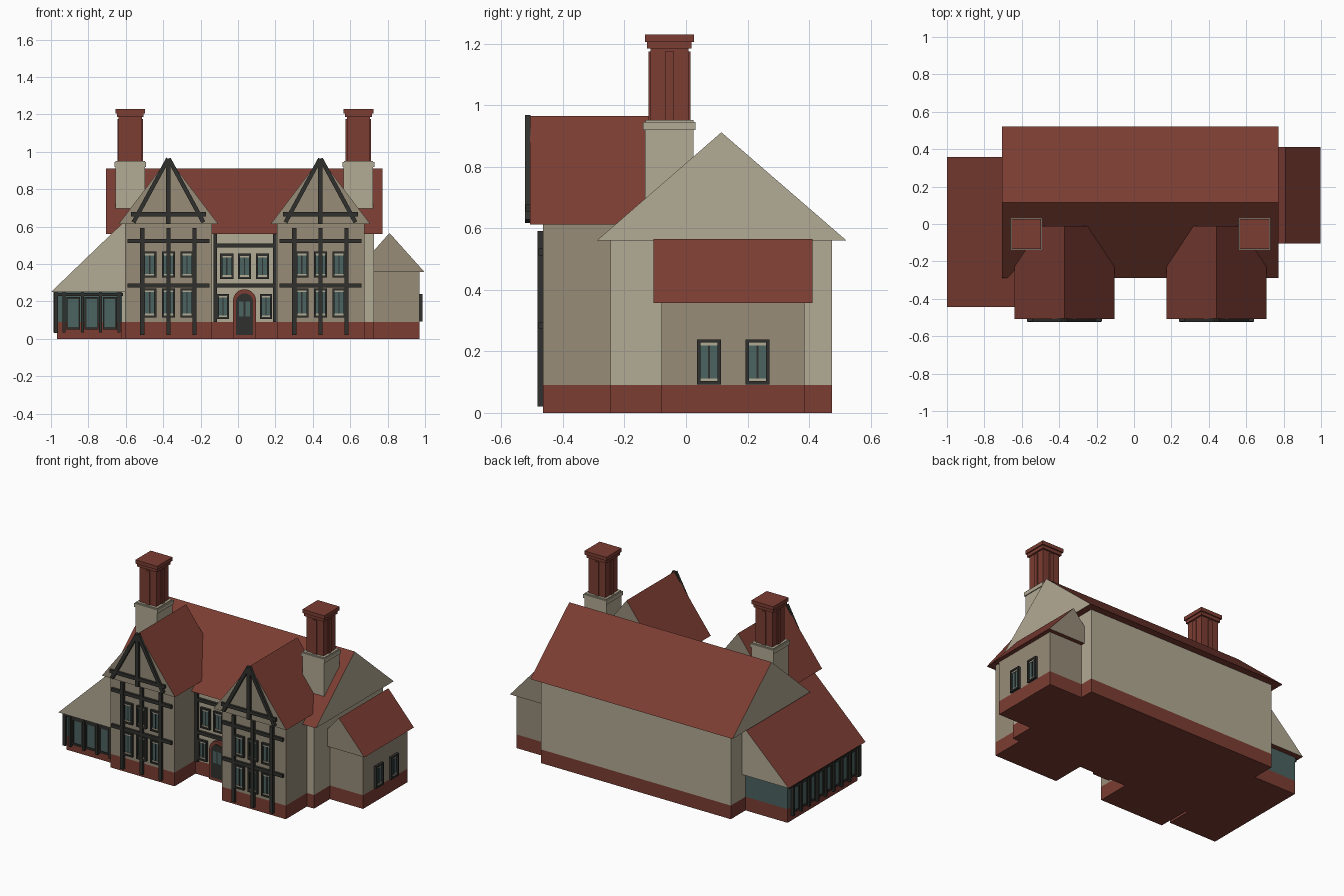
import bpy, bmesh, math
from mathutils import Matrix, Vector

if "Cube" in bpy.data.objects:
    bpy.data.objects.remove(bpy.data.objects["Cube"])

COLORS = {
    "brick": (0.20, 0.047, 0.033, 1), "cream": (0.45, 0.405, 0.30, 1),
    "taupe": (0.31, 0.265, 0.19, 1), "timber": (0.03, 0.03, 0.027, 1),
    "glass": (0.07, 0.125, 0.12, 1)}
MATS = {}
for key, col in COLORS.items():
    MATS[key] = bpy.data.materials.new(key)
    MATS[key].diffuse_color = col
KEYS = list(COLORS)


def finish(name, bm, loc=(0, 0, 0), rot=0):
    bmesh.ops.recalc_face_normals(bm, faces=bm.faces)
    me = bpy.data.meshes.new(name)
    bm.to_mesh(me)
    bm.free()
    for k in KEYS:
        me.materials.append(MATS[k])
    ob = bpy.data.objects.new(name, me)
    ob.location = loc
    ob.rotation_euler[2] = math.radians(rot)
    bpy.context.collection.objects.link(ob)
    return ob


def add_box(bm, x0, x1, y0, y1, z0, z1, mat, tilt=None):
    m = Matrix.Translation(((x0 + x1) / 2, (y0 + y1) / 2, (z0 + z1) / 2))
    if tilt:
        m = m @ Matrix.Rotation(tilt, 4, 'Y')
    m = m @ Matrix.Diagonal((x1 - x0, y1 - y0, z1 - z0, 1))
    vs = bmesh.ops.create_cube(bm, size=1, matrix=m)["verts"]
    for f in {f for v in vs for f in v.link_faces}:
        f.material_index = KEYS.index(mat)


def boxes(name, items, loc=(0, 0, 0), rot=0):
    bm = bmesh.new()
    for it in items:
        add_box(bm, *it)
    return finish(name, bm, loc, rot)


def prism(name, pts, axis, a0, a1, end_mat, side_mat):
    """Extrude a (u, z) profile along the x or y axis."""
    bm = bmesh.new()
    ends = [[bm.verts.new((a, u, z) if axis == "x" else (u, a, z)) for u, z in pts]
            for a in (a0, a1)]
    for e in ends:
        bm.faces.new(e).material_index = KEYS.index(end_mat)
    n = len(pts)
    for i in range(n):
        j = (i + 1) % n
        f = bm.faces.new((ends[0][i], ends[0][j], ends[1][j], ends[1][i]))
        f.material_index = KEYS.index(side_mat)
    return finish(name, bm)


def walls(name, x0, x1, y0, y1, top, mat):
    boxes(name, [(x0, x1, y0, y1, 0, 0.09, "brick"), (x0, x1, y0, y1, 0.09, top, mat)])


def window(name, loc, w, h, rot=0):
    """Window facing -y before rotation; loc is the bottom centre on the wall."""
    a, t = w / 2, 0.011
    boxes(name, [
        (-a, -a + t, -0.016, 0.004, 0, h, "timber"), (a - t, a, -0.016, 0.004, 0, h, "timber"),
        (-a, a, -0.016, 0.004, 0, t, "timber"), (-a, a, -0.016, 0.004, h - t, h, "timber"),
        (-a + t, a - t, -0.010, 0.004, t, t + 0.009, "cream"),
        (-a + t, a - t, -0.010, 0.004, h - t - 0.009, h - t, "cream"),
        (-a + t, a - t, -0.006, 0.004, t, h - t, "glass"),
        (-0.003, 0.003, -0.010, 0.004, t + 0.009, h - t - 0.009, "timber")], loc, rot)


# Main block and its long roof
walls("main_walls", -0.66, 0.727, -0.245, 0.475, 0.565, "cream")
prism("main_roof", [(-0.29, 0.56), (0.115, 0.912), (0.522, 0.56)], "x", -0.705, 0.772,
      "cream", "brick")

# Two half-timbered front wings
for side, cx in (("left", -0.372), ("right", 0.441)):
    walls(side + "_wing_walls", cx - 0.232, cx + 0.234, -0.465, 0.0, 0.617, "taupe")
    prism(side + "_wing_roof", [(cx - 0.267, 0.613), (cx, 0.965), (cx + 0.267, 0.613)],
          "y", -0.507, -0.01, "taupe", "brick")
    y0, y1 = -0.483, -0.463
    frame = [(cx + d - 0.011, cx + d + 0.011, y0, y1, 0.02, 0.592, "timber")
             for d in (-0.14, 0, 0.14)]
    frame += [(cx - 0.22, cx + 0.22, y0 + 0.003, y1, z - 0.011, z + 0.011, "timber")
              for z in (0.523, 0.285)]
    y0, y1 = -0.524, -0.505
    frame += [(cx - 0.012, cx + 0.012, y0, y1, 0.617, 0.955, "timber"),
              (cx - 0.2, cx + 0.2, y0 + 0.002, y1, 0.655, 0.677, "timber")]
    ang, ln = math.atan2(0.185, 0.34), math.hypot(0.185, 0.34)
    for s in (-1, 1):
        mx, mz = cx + s * 0.0945, 0.793
        frame.append((mx - 0.011, mx + 0.011, y0 + 0.001, y1, mz - ln / 2, mz + ln / 2,
                      "timber", -s * ang))
    boxes(side + "_wing_timbers", frame)
    for d in (-0.1, 0, 0.1):
        window(side + "_wing_upper_window", (cx + d, -0.465, 0.328), 0.07, 0.138)
        window(side + "_wing_lower_window", (cx + d, -0.465, 0.115), 0.07, 0.155)

# Recessed centre: timbers, windows and arched door
yw = -0.245
boxes("centre_timbers",
      [(x - 0.01, x + 0.01, yw - 0.02, yw + 0.004, 0.09, 0.56, "timber") for x in (-0.122, 0.197)]
      + [(-0.13, 0.205, yw - 0.017, yw + 0.004, z - 0.011, z + 0.011, "timber")
         for z in (0.50, 0.285)])
for x in (-0.06, 0.035, 0.13):
    window("centre_upper_window", (x, yw, 0.32), 0.07, 0.135)
for x in (-0.08, 0.15):
    window("centre_lower_window", (x, yw, 0.105), 0.065, 0.135)


def arch(cx, r, z0, spring):
    return [(cx - r, z0)] + [(cx - r * math.cos(math.pi * i / 10),
                              spring + r * math.sin(math.pi * i / 10)) for i in range(11)] + [(cx + r, z0)]


prism("door_surround", arch(0.035, 0.062, 0.0, 0.203), "y", -0.262, -0.24, "brick", "brick")
prism("door", arch(0.035, 0.046, 0.02, 0.197), "y", -0.267, -0.24, "timber", "timber")
boxes("door_glass", [(0.035 + s * 0.017 - 0.012, 0.035 + s * 0.017 + 0.012, -0.269, -0.26,
                      0.12, 0.2, "glass") for s in (-1, 1)])

# Glazed lean-to on the left
walls("sunroom_walls", -0.967, -0.62, -0.41, 0.322, 0.27, "glass")
prism("sunroom_roof", [(-1.0, 0.25), (-0.6, 0.635), (-0.6, 0.25)], "y", -0.445, 0.357,
      "cream", "brick")


def glazing(name, loc, start, pitch, count, rot):
    """Row of framed panes with posts and rails."""
    end = start + pitch * count
    items = [(start - 0.04, end + 0.02, -0.016, 0.004, z, z + 0.018, "timber")
             for z in (0.228,)]
    for i in range(count + 1):
        x = start + i * pitch
        items.append((x - 0.008, x + 0.008, -0.02, 0.004, 0.035, 0.25, "timber"))
    for i in range(count):
        a, b = start + i * pitch + 0.012, start + (i + 1) * pitch - 0.012
        items += [(a, a + 0.009, -0.011, 0.004, 0.055, 0.225, "timber"),
                  (b - 0.009, b, -0.011, 0.004, 0.055, 0.225, "timber"),
                  (a, b, -0.011, 0.004, 0.05, 0.062, "timber"),
                  (a, b, -0.011, 0.004, 0.212, 0.225, "timber"),
                  (a, b, -0.005, 0.004, 0.055, 0.22, "glass")]
    boxes(name, items, loc, rot)


glazing("sunroom_front_glazing", (0, -0.41, 0), -0.93, 0.098, 3, 0)
glazing("sunroom_side_glazing", (-0.967, 0, 0), -0.28, 0.0845, 8, -90)
boxes("sunroom_corner_post", [(-0.983, -0.962, -0.426, -0.405, 0.03, 0.25, "timber")])

# Small gabled annex on the right
walls("annex_walls", 0.65, 0.97, -0.08, 0.385, 0.37, "taupe")
prism("annex_roof", [(0.625, 0.357), (0.81, 0.566), (0.997, 0.357)], "y", -0.105, 0.412,
      "taupe", "brick")
for y in (0.075, 0.232):
    window("annex_window", (0.97, y, 0.092), 0.078, 0.147, 90)

# Chimneys: rendered base, ribbed stack, stepped cap
for side, cx in (("left", -0.576), ("right", 0.644)):
    cy = -0.054
    levels = [(0.079, 0.6, 0.925, "cream"), (0.085, 0.92, 0.945, "cream"),
              (0.078, 0.945, 0.952, "cream"), (0.062, 0.95, 1.19, "brick"),
              (0.072, 1.185, 1.208, "brick"), (0.08, 1.206, 1.23, "brick")]
    items = [(cx - r, cx + r, cy - r, cy + r, a, b, m) for r, a, b, m in levels]
    items += [(cx - 0.068, cx + 0.068, cy - 0.015, cy + 0.015, 0.95, 1.175, "brick"),
              (cx - 0.015, cx + 0.015, cy - 0.068, cy + 0.068, 0.95, 1.175, "brick")]
    boxes(side + "_chimney", items)

for m in bpy.data.materials:
    if m.users and not m.is_grease_pencil:
        m.use_nodes = True
        m.node_tree.nodes["Principled BSDF"].inputs["Base Color"].default_value = m.diffuse_color
